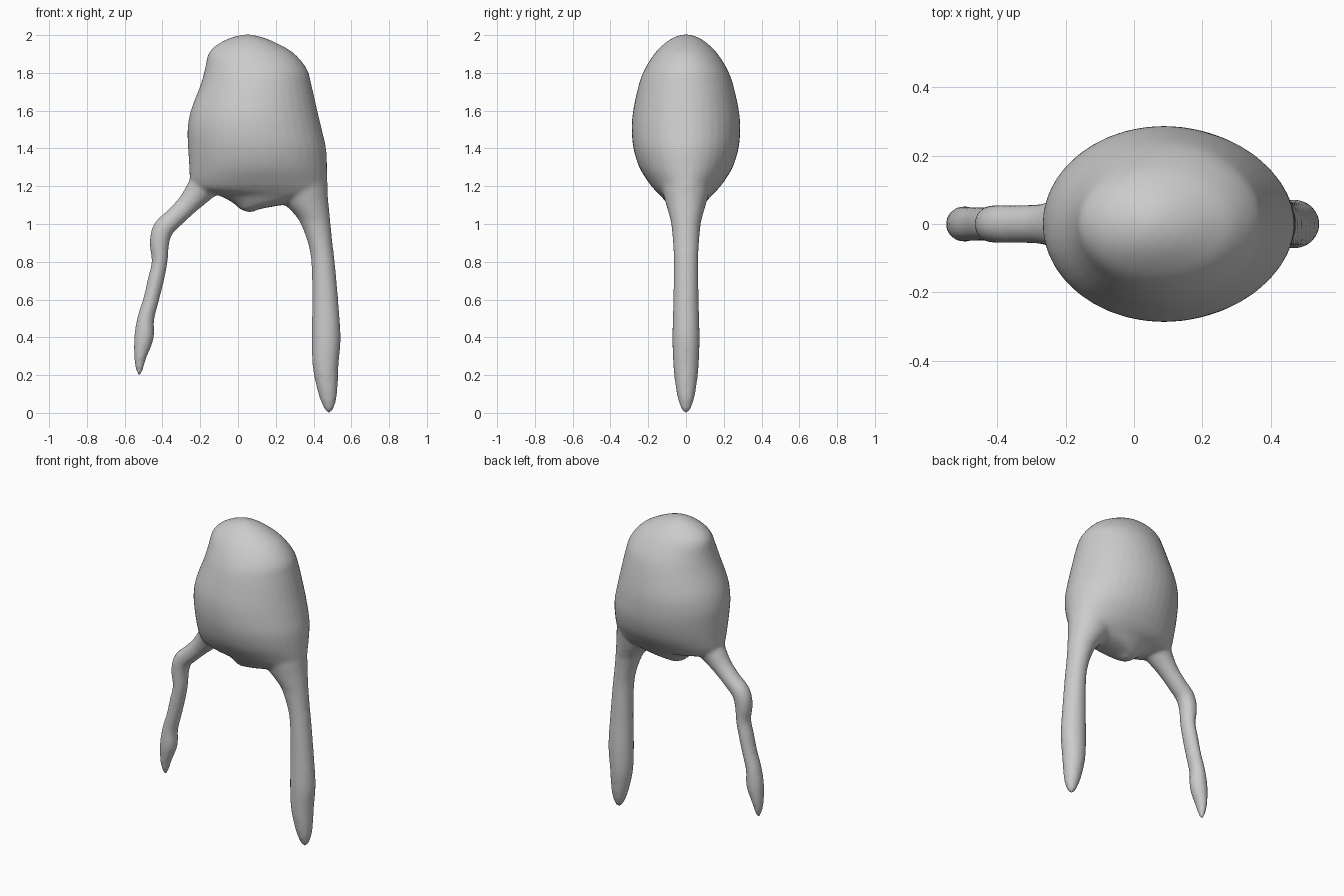
import bpy, bmesh, math
from mathutils import Vector

if "Cube" in bpy.data.objects:
    bpy.data.objects.remove(bpy.data.objects["Cube"])

SIDES = 40
STEPS = 6


def smooth_keys(keys):
    """Catmull-Rom interpolation through section keys."""
    out = []
    k = [Vector(p) for p in keys]
    for i in range(len(k) - 1):
        a, b, c, d = k[max(i - 1, 0)], k[i], k[i + 1], k[min(i + 2, len(k) - 1)]
        for s in range(STEPS):
            t = s / STEPS
            out.append(0.5 * (2 * b + (c - a) * t + (2 * a - 5 * b + 4 * c - d) * t * t
                              + (3 * b - a - 3 * c + d) * t ** 3))
    return out + [k[-1]]


def loft(bm, keys, follow=False):
    """Skin elliptical sections (x, z, half width, half depth); follow tilts them to the path."""
    secs = smooth_keys(keys)
    rings = []
    for i, (x, z, rx, ry) in enumerate(secs):
        side = Vector((1, 0, 0))
        if follow:
            p, q = secs[max(i - 1, 0)], secs[min(i + 1, len(secs) - 1)]
            tan = Vector((q[0] - p[0], 0, q[1] - p[1])).normalized()
            side = Vector((-tan.z, 0, tan.x))
        rings.append([])
        for j in range(SIDES):
            a = 2 * math.pi * j / SIDES
            co = Vector((x, 0, z)) + side * max(rx, .003) * math.cos(a)
            co.y = max(ry, .003) * math.sin(a)
            rings[-1].append(bm.verts.new(co))
    for r0, r1 in zip(rings, rings[1:]):
        for j in range(SIDES):
            n = (j + 1) % SIDES
            bm.faces.new((r0[j], r0[n], r1[n], r1[j]))
    bm.faces.new(rings[0])
    bm.faces.new(rings[-1])


def edges(z, left, right, depth):
    """Section from left and right silhouette edges."""
    return ((left + right) / 2, z, (right - left) / 2, depth)


bm = bmesh.new()

# Egg-shaped body
loft(bm, [edges(*r) for r in (
    (2.003, .03, .07, .02), (1.985, -.04, .14, .07), (1.95, -.11, .22, .12),
    (1.90, -.157, .30, .168), (1.82, -.175, .365, .218), (1.74, -.197, .388, .249),
    (1.60, -.25, .42, .28), (1.50, -.267, .444, .287), (1.40, -.264, .466, .278),
    (1.30, -.258, .472, .247), (1.22, -.252, .474, .198), (1.18, -.22, .474, .165),
    (1.15, -.10, .43, .135), (1.11, -.025, .28, .10), (1.08, .01, .12, .06),
    (1.063, .05, .08, .015))])

# Thick straight leg
loft(bm, [edges(*r) for r in (
    (1.30, .15, .465, .14), (1.20, .19, .472, .13), (1.12, .235, .478, .11),
    (1.05, .30, .485, .09), (1.00, .333, .49, .078), (.90, .37, .50, .069),
    (.80, .388, .512, .065), (.60, .393, .53, .067), (.40, .39, .543, .072),
    (.25, .395, .532, .067), (.15, .413, .528, .056), (.08, .432, .522, .044),
    (.025, .455, .507, .026), (-.002, .475, .49, .008))])

# Thin bent leg
loft(bm, [
    (-.13, 1.26, .09, .12), (-.20, 1.18, .075, .08), (-.265, 1.105, .058, .06),
    (-.335, 1.035, .053, .056), (-.395, .975, .055, .056), (-.416, .90, .052, .054),
    (-.415, .80, .042, .049), (-.436, .70, .043, .049), (-.46, .60, .042, .049),
    (-.488, .50, .045, .05), (-.498, .40, .052, .052), (-.517, .30, .034, .04),
    (-.522, .23, .019, .022), (-.523, .195, .006, .008)], follow=True)

bmesh.ops.recalc_face_normals(bm, faces=bm.faces)
mesh = bpy.data.meshes.new("body_with_legs")
bm.to_mesh(mesh)
bm.free()
body = bpy.data.objects.new("body_with_legs", mesh)
bpy.context.collection.objects.link(body)

# Fuse the parts and soften the joins
fuse = body.modifiers.new("fuse", 'REMESH')
fuse.mode = 'VOXEL'
fuse.voxel_size = .012
fuse.use_smooth_shade = True
soften = body.modifiers.new("soften", 'SMOOTH')
soften.factor = .5
soften.iterations = 6
for p in mesh.polygons:
    p.use_smooth = True
